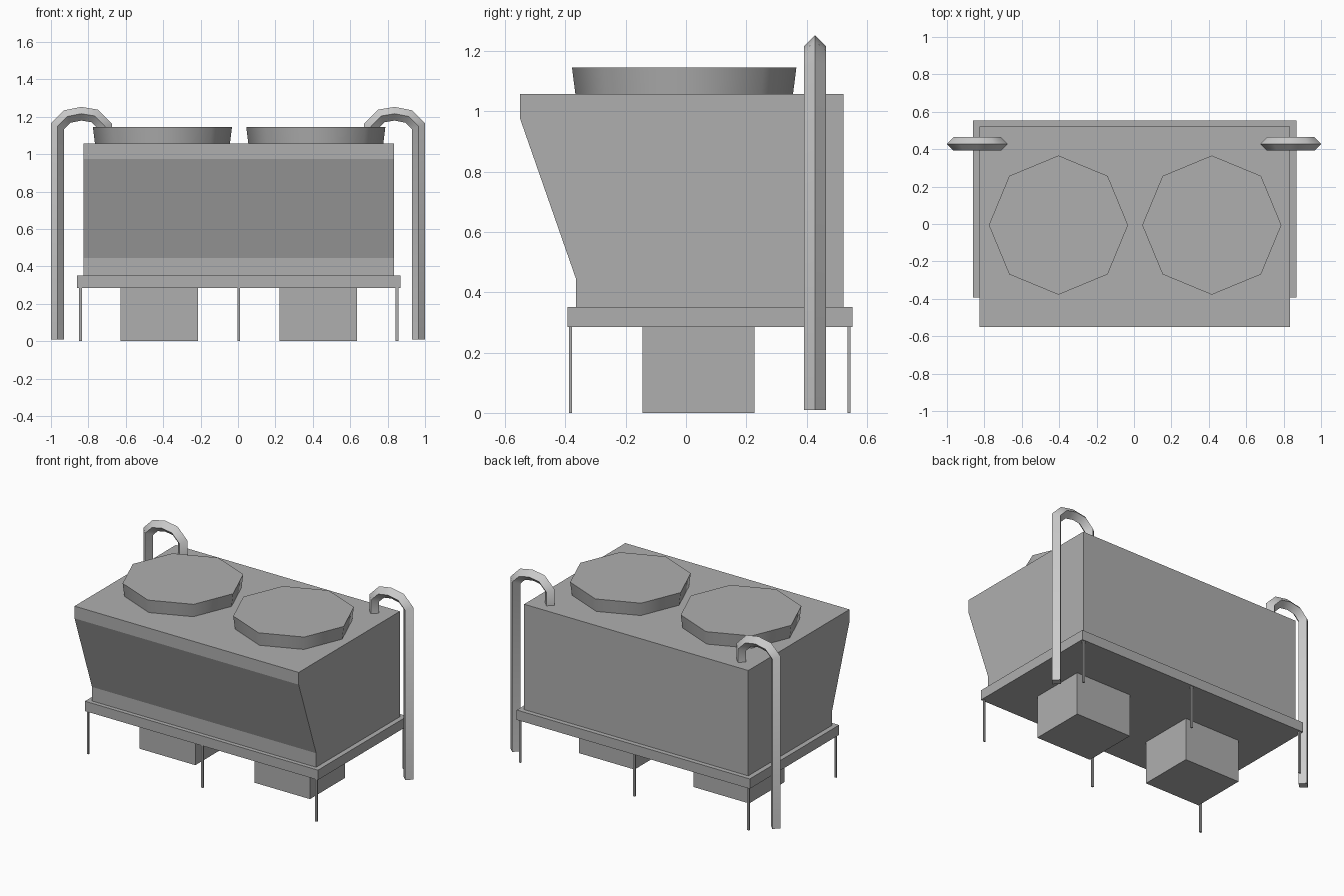
import bpy, bmesh, math
from mathutils import Vector

if "Cube" in bpy.data.objects:
    bpy.data.objects.remove(bpy.data.objects["Cube"])

# Darker grey for everything but the pipes
dark = bpy.data.materials.new("dark_grey")
dark.diffuse_color = (0.43, 0.43, 0.43, 1)
dark.use_nodes = True
dark.node_tree.nodes["Principled BSDF"].inputs["Base Color"].default_value = dark.diffuse_color


def make_object(name, bm, material=None, smooth=False):
    bmesh.ops.recalc_face_normals(bm, faces=bm.faces)
    mesh = bpy.data.meshes.new(name)
    bm.to_mesh(mesh)
    bm.free()
    obj = bpy.data.objects.new(name, mesh)
    bpy.context.collection.objects.link(obj)
    if material:
        mesh.materials.append(material)
    if smooth:
        bpy.ops.object.select_all(action='DESELECT')
        obj.select_set(True)
        bpy.context.view_layer.objects.active = obj
        bpy.ops.object.shade_smooth_by_angle(angle=math.radians(50))
    return obj


def loft(name, rings, material=dark, smooth=False):
    """Skin a list of equal-length point rings and cap both ends."""
    bm = bmesh.new()
    vs = [[bm.verts.new(p) for p in ring] for ring in rings]
    n = len(vs[0])
    for a, b in zip(vs, vs[1:]):
        for i in range(n):
            j = (i + 1) % n
            bm.faces.new((a[i], a[j], b[j], b[i]))
    bm.faces.new(vs[0])
    bm.faces.new(vs[-1])
    return make_object(name, bm, material, smooth)


def box(name, x0, x1, y0, y1, z0, z1):
    corners = [(x0, y0), (x1, y0), (x1, y1), (x0, y1)]
    return loft(name, [[(x, y, z) for x, y in corners] for z in (z0, z1)])


def pipe(name, path, y, r):
    """Diamond section swept along an x-z path with mitred joints."""
    pts = [Vector(p) for p in path]
    rings = []
    for i, p in enumerate(pts):
        d_in = (p - pts[max(i - 1, 0)]).normalized()
        d_out = (pts[min(i + 1, len(pts) - 1)] - p).normalized()
        t = (d_in + d_out).normalized()
        ref = d_out if d_out.length else d_in
        n = Vector((-t.y, t.x)) * (r / t.dot(ref))
        rings.append([(p.x + n.x, y, p.y + n.y), (p.x, y + r, p.y),
                      (p.x - n.x, y, p.y - n.y), (p.x, y - r, p.y)])
    return loft(name, rings, None, True)


CX = 0.004  # the unit sits slightly right of the pipes' centre

# Main housing with sloping front
profile = [(-0.365, 0.345), (-0.365, 0.445), (-0.55, 0.975),
           (-0.55, 1.057), (0.522, 1.057), (0.522, 0.345)]
loft("housing", [[(CX + x, y, z) for y, z in profile] for x in (-0.831, 0.831)])

# Base plate
box("base_plate", CX - 0.864, CX + 0.864, -0.393, 0.553, 0.285, 0.351)

# Fan cowls: octagons flaring slightly upward
for side, cx in (("left", -0.404), ("right", 0.416)):
    rings = [[(cx + r * math.cos(k * math.pi / 4), -0.006 + r * math.sin(k * math.pi / 4), z)
              for k in range(8)] for r, z in ((0.36, 1.05), (0.372, 1.145))]
    loft(side + "_fan_cowl", rings, smooth=True)

# Mirrored parts: duct boxes below and bent pipes at the sides
path = [(0.965, 0.01), (0.965, 1.148), (0.913, 1.201), (0.838, 1.216),
        (0.765, 1.204), (0.71, 1.148), (0.71, 1.05)]
for side, s in (("left", -1), ("right", 1)):
    xa, xb = sorted((s * 0.219, s * 0.631))
    box(side + "_duct", CX + xa, CX + xb, -0.145, 0.227, 0.0, 0.29)
    pipe(side + "_pipe", [(s * x, z) for x, z in path], 0.428, 0.036)

# Thin support legs along front and back
for row, y in (("front", -0.383), ("back", 0.541)):
    for col, x in (("left", -0.846), ("middle", 0.0), ("right", 0.846)):
        box(f"{row}_{col}_leg", CX + x - 0.007, CX + x + 0.007, y - 0.005, y + 0.005, 0.0, 0.29)
